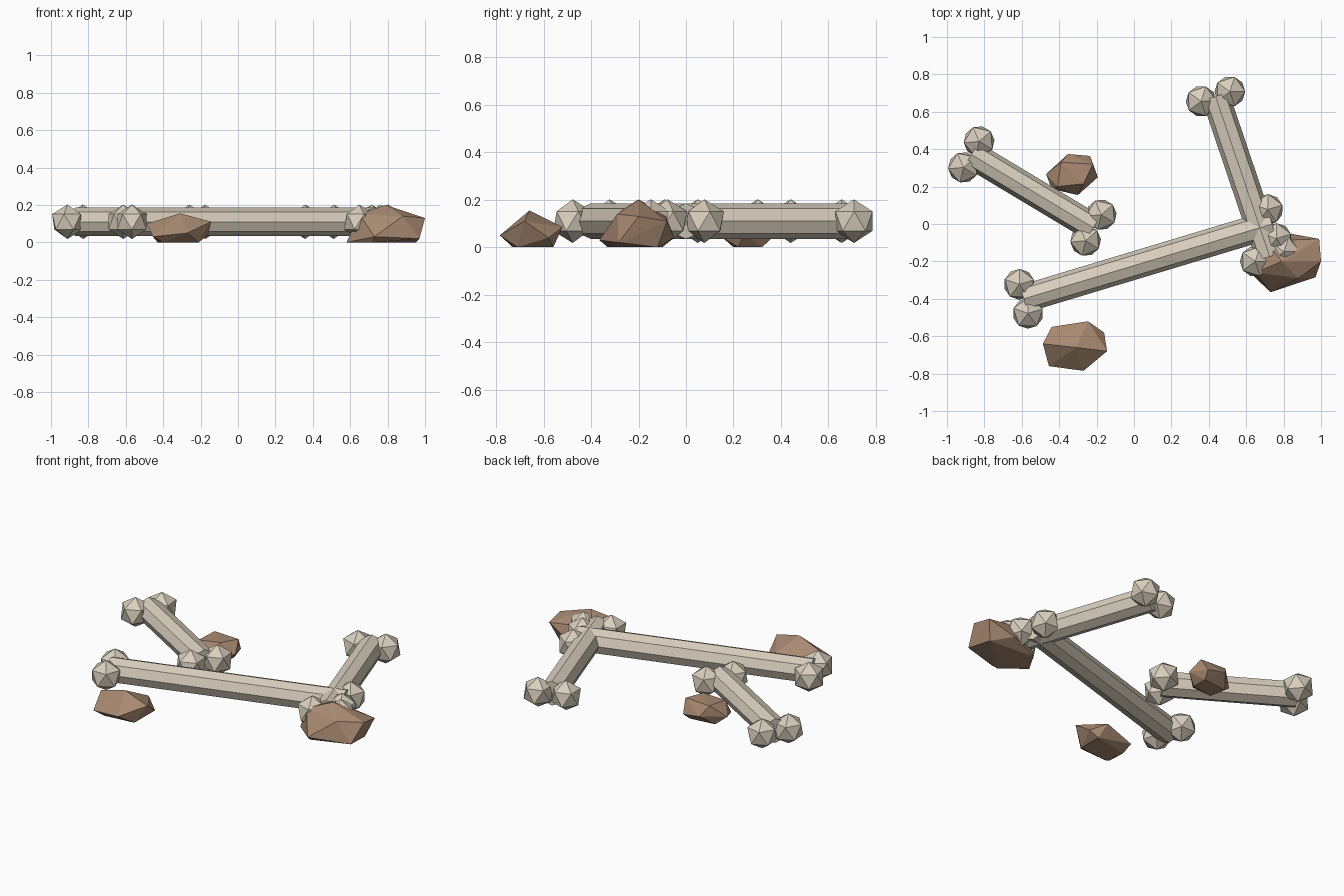
import bpy, bmesh, math
from mathutils import Matrix, Vector

if "Cube" in bpy.data.objects:
    bpy.data.objects.remove(bpy.data.objects["Cube"])


def material(name, rgb):
    m = bpy.data.materials.new(name)
    m.diffuse_color = (*rgb, 1)
    m.use_nodes = True
    m.node_tree.nodes["Principled BSDF"].inputs["Base Color"].default_value = m.diffuse_color
    return m


BONE = material("pale_bone", (0.69, 0.62, 0.51))
ROCK = material("brown_rock", (0.39, 0.25, 0.165))


def finish(name, bm, mat):
    bmesh.ops.recalc_face_normals(bm, faces=bm.faces)
    me = bpy.data.meshes.new(name)
    bm.to_mesh(me)
    bm.free()
    me.materials.append(mat)
    bpy.context.collection.objects.link(bpy.data.objects.new(name, me))


def bone(name, start, end, z=0.11, shaft=0.075, knob=0.092, spread=0.081):
    """Eight-sided shaft with a pair of faceted knobs at each end."""
    a, b = Vector((*start, z)), Vector((*end, z))
    d = b - a
    angle = math.atan2(d.y, d.x)
    spin = Matrix.Rotation(angle, 4, 'Z')
    bm = bmesh.new()
    bmesh.ops.create_cone(
        bm, segments=8, radius1=shaft, radius2=shaft, depth=d.length, cap_ends=True,
        matrix=Matrix.Translation((a + b) / 2) @ spin @ Matrix.Rotation(math.pi / 2, 4, 'Y'))
    side = Vector((-d.y, d.x, 0)).normalized() * spread
    for p in (a, b):
        for s in (-1, 1):
            bmesh.ops.create_icosphere(bm, subdivisions=1, radius=knob,
                                       matrix=Matrix.Translation(p + side * s) @ spin)
    finish(name, bm, BONE)


def rock(name, points):
    """Faceted stone: convex hull of a few corner points."""
    bm = bmesh.new()
    for p in points:
        bm.verts.new(p)
    bmesh.ops.convex_hull(bm, input=bm.verts)
    finish(name, bm, ROCK)


# Bones lying on the ground
bone("long_bone", (-0.59, -0.40), (0.738, 0.0))
bone("crossing_bone", (0.436, 0.682), (0.725, -0.174))
bone("short_bone", (-0.87, 0.372), (-0.217, -0.02))

# Stones
rock("large_rock", [
    (0.79, -0.20, 0.20), (0.65, -0.26, 0.15), (0.70, -0.09, 0.15), (0.88, -0.29, 0.14),
    (1.0, -0.20, 0.13), (0.99, -0.08, 0.11), (0.73, -0.365, 0.03), (0.97, -0.285, 0.02),
    (0.83, -0.05, 0.04), (0.58, -0.22, 0.0), (0.65, -0.10, 0.0), (0.95, -0.12, 0.0),
    (0.72, -0.33, 0.0)])
rock("front_rock", [
    (-0.31, -0.66, 0.155), (-0.487, -0.64, 0.10), (-0.246, -0.52, 0.085), (-0.144, -0.68, 0.11),
    (-0.44, -0.55, 0.04), (-0.16, -0.58, 0.04), (-0.27, -0.785, 0.05), (-0.455, -0.76, 0.03),
    (-0.43, -0.61, 0.0), (-0.21, -0.56, 0.0), (-0.21, -0.71, 0.0), (-0.40, -0.73, 0.0)])
rock("back_rock", [
    (-0.39, 0.33, 0.12), (-0.22, 0.32, 0.12), (-0.27, 0.215, 0.125), (-0.41, 0.20, 0.11),
    (-0.47, 0.267, 0.05), (-0.353, 0.374, 0.06), (-0.235, 0.364, 0.04), (-0.193, 0.25, 0.06),
    (-0.30, 0.155, 0.04), (-0.44, 0.187, 0.04),
    (-0.41, 0.30, 0.0), (-0.25, 0.32, 0.0), (-0.25, 0.22, 0.0), (-0.39, 0.20, 0.0)])
